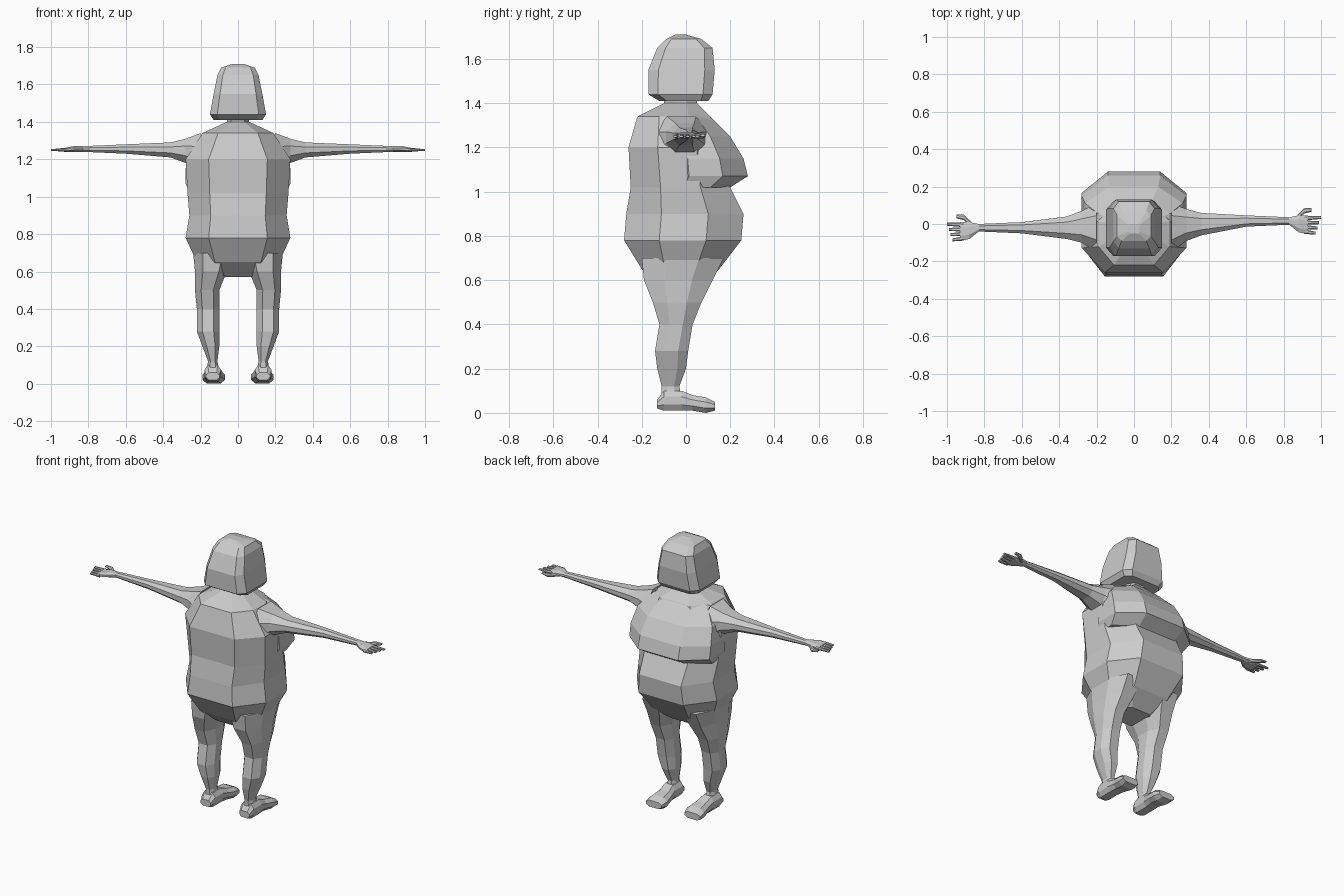
import bpy, bmesh

cube = bpy.data.objects.get("Cube")
if cube:
    bpy.data.objects.remove(cube)

clay = bpy.data.materials.new("grey clay")
clay.use_nodes = True
clay.diffuse_color = (.6, .6, .6, 1)
clay.node_tree.nodes["Principled BSDF"].inputs["Base Color"].default_value = clay.diffuse_color


def octagon(u_min, u_max, v_min, v_max, cut_u, cut_v):
    """Rectangle with its corners cut off by a share of each side."""
    cu, cv = (u_max - u_min) * cut_u, (v_max - v_min) * cut_v
    return ((u_min + cu, v_min), (u_max - cu, v_min), (u_max, v_min + cv), (u_max, v_max - cv),
            (u_max - cu, v_max), (u_min + cu, v_max), (u_min, v_max - cv), (u_min, v_min + cv))


def tube(name, axis, sections, cut_u=.25, cut_v=.3, mirror=False):
    """Skin octagons along an axis; each section is a position and two ranges."""
    place = {"x": lambda p, u, v: (p, u, v),
             "y": lambda p, u, v: (u, p, v),
             "z": lambda p, u, v: (u, v, p)}[axis]
    bm = bmesh.new()
    loops = []
    for position, *ranges in sections:
        outline = octagon(*ranges, cut_u, cut_v)
        loops.append([bm.verts.new(place(position, u, v)) for u, v in outline])
    for low, high in zip(loops, loops[1:]):
        for i in range(len(low)):
            bm.faces.new((low[i - 1], low[i], high[i], high[i - 1]))
    bm.faces.new(loops[0])
    bm.faces.new(loops[-1])
    if mirror:
        for vert in bm.verts:
            vert.co.x = -vert.co.x
    bmesh.ops.recalc_face_normals(bm, faces=bm.faces)
    mesh = bpy.data.meshes.new(name)
    bm.to_mesh(mesh)
    bm.free()
    mesh.materials.append(clay)
    bpy.context.collection.objects.link(bpy.data.objects.new(name, mesh))


def centred(rows):
    """Expand height, half width, back and front into full sections."""
    return [(z, -wide, wide, back, front) for z, wide, back, front in rows]


# Torso with belly, seat and neck
tube("torso", "z", centred((
    (.57, .11, -.11, .06), (.65, .22, -.2, .15), (.78, .28, -.28, .25),
    (.9, .26, -.27, .26), (1.02, .27, -.25, .2), (1.2, .28, -.26, .18),
    (1.34, .19, -.22, .11), (1.4, .06, -.1, .05), (1.45, .06, -.1, .05))), .22)

# Chest overhanging the belly
tube("chest", "z", centred((
    (1.02, .26, -.1, .2), (1.07, .28, -.1, .28), (1.15, .28, -.1, .26),
    (1.25, .26, -.1, .2), (1.33, .19, -.1, .12), (1.38, .08, -.1, .06))))

# Blocky head, tapering upward
tube("head", "z", centred((
    (1.41, .13, -.12, .1), (1.44, .15, -.17, .12), (1.55, .13, -.17, .13),
    (1.65, .11, -.13, .12), (1.69, .09, -.09, .07), (1.71, .03, -.05, 0))), .13, .15)

# Limb sections for one side
leg = ((.7, .03, .24, -.2, .17), (.6, .06, .23, -.19, .12), (.5, .1, .23, -.15, .07),
       (.4, .1, .22, -.12, .03), (.28, .1, .22, -.14, .01), (.2, .1, .19, -.13, 0),
       (.12, .11, .16, -.11, -.03), (.06, .1, .17, -.11, -.02))
foot = ((-.13, .1, .17, .02, .06), (-.1, .09, .18, .01, .1), (-.02, .09, .18, .01, .1),
        (.03, .08, .18, .01, .08), (.09, .07, .19, 0, .07), (.13, .08, .19, .01, .05))
arm = ((.2, -.15, .11, 1.1, 1.34), (.28, -.1, .07, 1.18, 1.31), (.36, -.08, .04, 1.21, 1.29),
       (.6, -.05, .01, 1.23, 1.28), (.83, -.04, 0, 1.24, 1.27),
       (.88, -.08, .01, 1.24, 1.27), (.93, -.09, .01, 1.24, 1.26))
thumb = ((.86, -.02, 0, 1.24, 1.26), (.91, .02, .05, 1.24, 1.26), (.95, .03, .05, 1.25, 1.26))

for side, flip in (("left", False), ("right", True)):
    # The left arm swings a little further forward
    def swung(sections):
        return [(x, back + swing, front + swing, low, high)
                for x, back, front, low, high in sections
                for swing in [0 if flip else min(x - .2, .3) * .12]]

    tube(side + "_leg", "z", leg, mirror=flip)
    tube(side + "_foot", "y", foot, .2, mirror=flip)
    tube(side + "_arm", "x", swung(arm), mirror=flip)
    tube(side + "_thumb", "x", swung(thumb), mirror=flip)
    # Fingers fan out evenly and grow longer toward the thumb
    for i, finger in enumerate(("little", "ring", "middle", "index")):
        root, tip = i * .024 - .077, i * .028 - .085
        tube(f"{side}_{finger}_finger", "x", swung((
            (.91, root - .012, root + .012, 1.24, 1.26),
            (.97 + i * .01, tip - .008, tip + .008, 1.245, 1.255))), mirror=flip)
